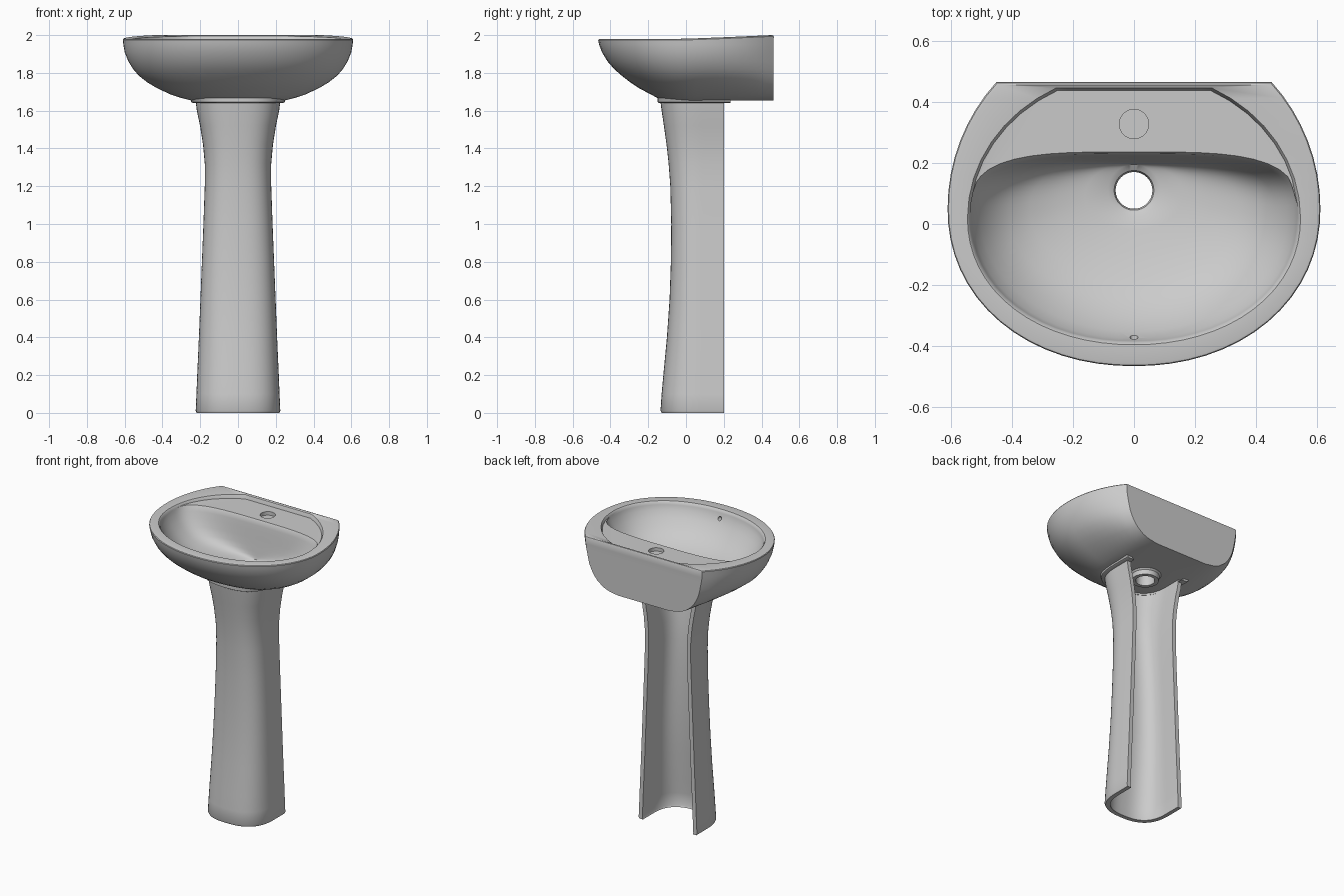
import bpy, bmesh
from math import sin, cos, pi, asin, acos

if "Cube" in bpy.data.objects:
    bpy.data.objects.remove(bpy.data.objects["Cube"])

N = 32  # segments per half ring


def sup(t, n):
    k = (abs(cos(t)) ** n + abs(sin(t)) ** n) ** (-1 / n)
    return cos(t) * k, sin(t) * k


def ring(z, a, yc, yf, yb, xb=None, n=2.0, nf=2.0, lift=0.0):
    """Closed outline: curved front; back is a superellipse, or cut straight at half width xb."""
    pts = []
    for i in range(N):                                  # front half, left to right
        x, y = sup(pi + pi * i / N, nf)
        pts.append((a * x, yc + (yc - yf) * y))
    if xb is None:
        for i in range(N):
            x, y = sup(pi * i / N, n)
            pts.append((a * x, yc + (yb - yc) * y))
    else:
        tc, s = acos(xb / a), N // 4
        b = (yb - yc) / sin(tc)
        side = [(a * cos(tc * i / s), yc + b * sin(tc * i / s)) for i in range(s + 1)]
        pts += side
        pts += [(xb - 2 * xb * i / (N // 2), yb) for i in range(1, N // 2)]
        pts += [(-x, y) for x, y in reversed(side[1:])]
    return [(x, y, z + lift * min(1, max(0, (y + 0.05) / 0.5)) ** 1.2) for x, y in pts]


def loft(name, rings, wrap=False, channel=False):
    bm = bmesh.new()
    vs = [[bm.verts.new(p) for p in r] for r in rings]
    m = len(rings[0])
    pairs = list(zip(vs, vs[1:])) + ([(vs[-1], vs[0])] if wrap else [])
    for r0, r1 in pairs:
        for i in range(m):
            j = (i + 1) % m
            bm.faces.new((r0[i], r0[j], r1[j], r1[i]))
    if channel:                                         # close the wall thickness at both ends
        for r in (vs[0], vs[-1]):
            for i in range(m // 2 - 1):
                bm.faces.new((r[i], r[i + 1], r[m - 2 - i], r[m - 1 - i]))
    bmesh.ops.recalc_face_normals(bm, faces=bm.faces)
    me = bpy.data.meshes.new(name)
    bm.to_mesh(me)
    bm.free()
    ob = bpy.data.objects.new(name, me)
    bpy.context.collection.objects.link(ob)
    return ob


def activate(ob):
    bpy.ops.object.select_all(action='DESELECT')
    ob.select_set(True)
    bpy.context.view_layer.objects.active = ob


def smooth(ob, angle=0.6):
    activate(ob)
    bpy.ops.object.shade_smooth_by_angle(angle=angle)


def cut(ob, radius, depth, loc, rot=(0, 0, 0), verts=32):
    bpy.ops.mesh.primitive_cylinder_add(vertices=verts, radius=radius, depth=depth,
                                        location=loc, rotation=rot)
    tool = bpy.context.object
    tool.hide_render = True
    mod = ob.modifiers.new("cut", 'BOOLEAN')
    mod.operation, mod.solver, mod.object = 'DIFFERENCE', 'EXACT', tool
    activate(ob)
    bpy.ops.object.modifier_apply(modifier=mod.name)
    bpy.data.objects.remove(tool)


# basin: one closed skin, outer shell -> rim -> deck -> bowl -> drain -> underside
rings = []
for z, a, yf, xb in [(1.655, .25, -.11, .20), (1.667, .30, -.15, .27), (1.685, .355, -.185, .315),
                     (1.72, .43, -.25, .36), (1.75, .48, -.295, .385), (1.785, .525, -.34, .405),
                     (1.82, .555, -.38, .42), (1.86, .58, -.415, .43), (1.91, .60, -.445, .44),
                     (1.95, .607, -.46, .447)]:
    rings.append(ring(z, a, .05, yf, .463, xb, nf=2.1))
rings += [
    ring(1.973, .61, .05, -.465, .465, .45, nf=2.1, lift=.02),
    ring(1.978, .607, .05, -.462, .462, .447, nf=2.1, lift=.02),
    ring(1.98, .60, .05, -.455, .455, .44, nf=2.1, lift=.02),
    ring(1.98, .545, .02, -.395, .445, .255, nf=2.1, lift=.015),
    ring(1.975, .539, .02, -.39, .44, .25, nf=2.1, lift=.005),
    ring(1.969, .537, .02, -.387, .437, .25, nf=2.1),
    ring(1.966, .535, .02, -.385, .236, n=3.5, nf=2.1),
    ring(1.958, .533, .02, -.383, .230, n=3.5, nf=2.1),
    ring(1.93, .523, .02, -.374, .225, n=3.3, nf=2.1),
    ring(1.89, .502, .02, -.352, .220, n=3.2),
    ring(1.84, .465, .02, -.31, .214, n=3),
    ring(1.79, .41, .03, -.25, .208, n=3),
    ring(1.755, .34, .04, -.175, .203, n=2.8),
    ring(1.73, .25, .06, -.09, .20, n=2.5),
    ring(1.715, .16, .09, -.02, .197, n=2.2),
    ring(1.707, .085, .11, .025, .195),
    ring(1.695, .065, .11, .045, .175),
    ring(1.68, .06, .11, .05, .17),
    ring(1.615, .06, .11, .05, .17),
    ring(1.615, .085, .11, .025, .195),
    ring(1.645, .09, .11, .02, .20),
    ring(1.655, .10, .11, .01, .21)]
basin = loft("basin", rings, wrap=True)
cut(basin, .048, .05, (0, .327, 1.968))                           # tap hole recess
cut(basin, .013, .05, (0, -.375, 1.925), (pi / 2, 0, 0), 16)      # overflow hole
smooth(basin)


def channel(z, w, yf, yb=.20, t=.028):
    """U-shaped section, open at the back."""
    def path(w, yf):
        pts = [(-w, yb), (-w, .15)]
        for i in range(33):
            x, y = sup(pi + pi * i / 32, 2.6)
            pts.append((w * x, .09 + (.09 - yf) * y))
        return pts + [(w, .15), (w, yb)]
    outer, inner = path(w, yf), path(w - t, yf + t)
    return [(x, y, z) for x, y in outer + inner[::-1]]


# pedestal: hollow column
prof = [(0, .219, -.129), (.012, .224, -.135), (.1, .22, -.129), (.2, .216, -.12), (.4, .207, -.101),
        (.6, .199, -.087), (.8, .191, -.08), (1.0, .183, -.078), (1.2, .176, -.083),
        (1.32, .176, -.092), (1.42, .185, -.103), (1.52, .201, -.117), (1.6, .218, -.129),
        (1.66, .225, -.137)]
smooth(loft("pedestal", [channel(*p) for p in prof], channel=True))

# collar under the basin where the pedestal seats
smooth(loft("collar", [channel(z, w, yf, .235, .04) for z, w, yf in
                       [(1.64, .235, -.142), (1.645, .247, -.15), (1.655, .25, -.15), (1.672, .262, -.15)]],
            channel=True))
